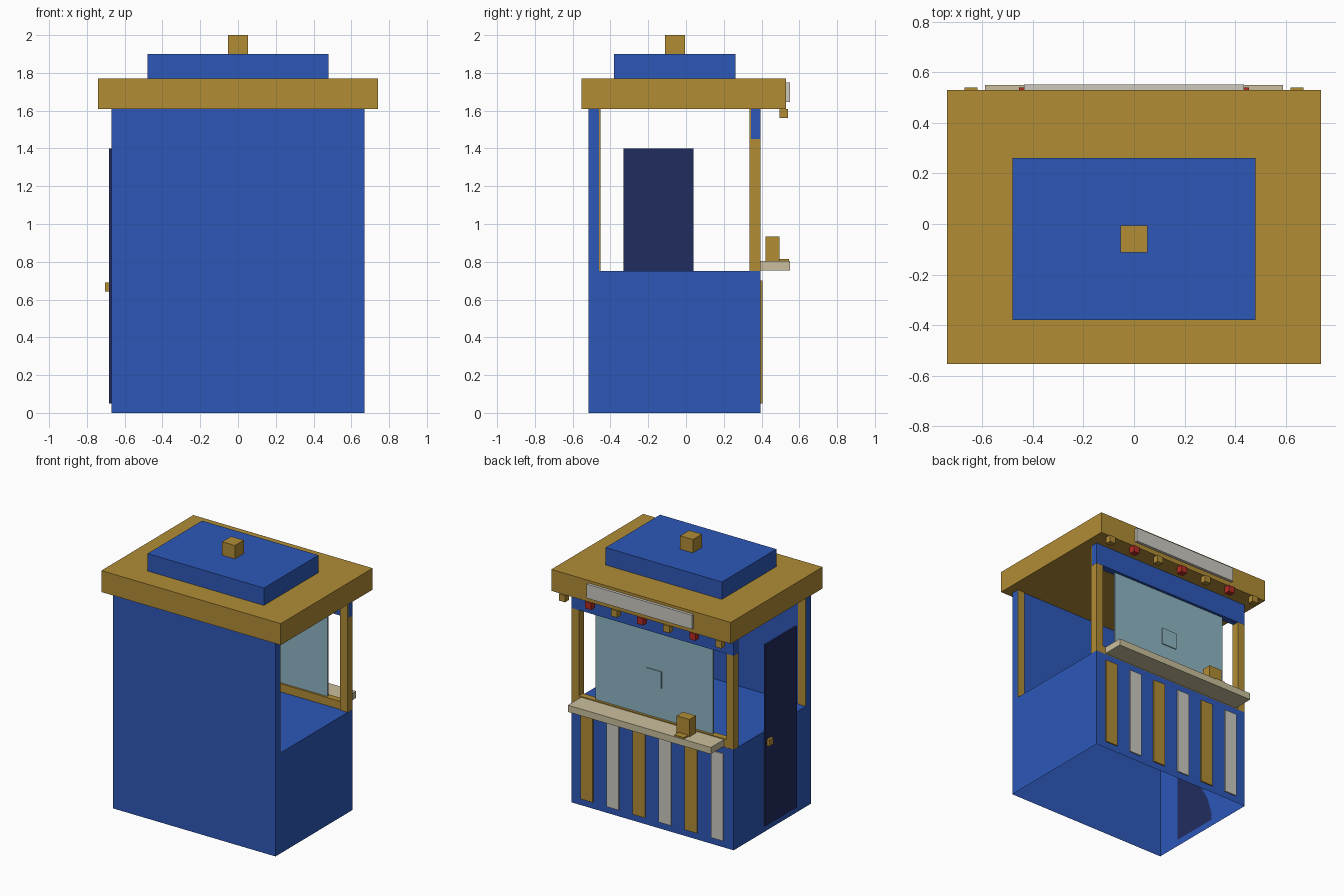
import bpy, bmesh

cube = bpy.data.objects.get("Cube")
if cube:
    bpy.data.objects.remove(cube, do_unlink=True)


def linear(c):
    return c / 12.92 if c <= 0.04045 else ((c + 0.055) / 1.055) ** 2.4


def material(name, code):
    rgb = [linear(int(code[i:i + 2], 16) / 255) for i in (0, 2, 4)] + [1.0]
    m = bpy.data.materials.new(name)
    m.use_nodes = True
    m.diffuse_color = rgb
    m.node_tree.nodes["Principled BSDF"].inputs["Base Color"].default_value = rgb
    return m


BLUE = material("booth blue", "2D58B9")
GOLD = material("gold trim", "B18C35")
NAVY = material("door navy", "212C5E")
BEIGE = material("counter beige", "CABF9D")
WHITE = material("off white", "CDCAC0")
RED = material("bulb red", "B52C24")
GLASS = material("window glass", "8FB6C3")


def box(name, mat, x, y, z, open_bottom=False):
    """Axis-aligned box from (low, high) ranges."""
    bm = bmesh.new()
    bmesh.ops.create_cube(bm, size=1)
    for v in bm.verts:
        v.co = [r[0] + (c + 0.5) * (r[1] - r[0]) for c, r in zip(v.co, (x, y, z))]
    if open_bottom:
        low = [f for f in bm.faces if f.normal.z < -0.5]
        bmesh.ops.delete(bm, geom=low, context='FACES_ONLY')
    mesh = bpy.data.meshes.new(name)
    bm.to_mesh(mesh)
    bm.free()
    mesh.materials.append(mat)
    ob = bpy.data.objects.new(name, mesh)
    bpy.context.collection.objects.link(ob)
    return ob


def around(c, size):
    return (c - size / 2, c + size / 2)


W = 0.67                      # half width of the booth
FRONT, BACK = -0.515, 0.395   # depth range
SILL, EAVE = 0.75, 1.61       # opening heights

# Lower body and solid wall
box("lower_body", BLUE, (-W, W), (FRONT, BACK), (0, SILL), open_bottom=True)
box("solid_wall", BLUE, (-W, W), (FRONT, -0.46), (SILL, EAVE))

# Corner posts, kept just inside the wall and header surfaces
for side, label in ((-1, "right"), (1, "left")):
    x = around(side * (W - 0.031), 0.06)
    box("front_post_" + label, GOLD, x, (FRONT + 0.002, -0.453), (SILL, EAVE))
    box("back_post_" + label, GOLD, x, (0.335, BACK - 0.001), (SILL, EAVE))

# Service window
box("window_header", BLUE, (-W, W), (0.345, BACK), (1.45, EAVE))
box("window_sill", GOLD, (-W + 0.06, W - 0.06), (0.345, BACK - 0.002), (SILL, 0.81))
box("window_glass", GLASS, (-0.485, 0.485), (0.36, 0.375), (0.81, 1.45))
box("speaking_plate", GLASS, around(0, 0.125), (0.355, 0.382), around(1.1, 0.125))

# Counter with ticket dispenser
box("counter", BEIGE, (-0.59, 0.59), (BACK, 0.55), (0.755, 0.805))
box("ticket_dispenser", GOLD, (-0.375, -0.27), (0.42, 0.495), (0.805, 0.935))
box("ticket_tray", GOLD, (-0.365, -0.285), (0.495, 0.545), (0.805, 0.816))

# Painted panels under the counter
for i in range(6):
    box(f"panel_{i + 1}", WHITE if i % 2 else GOLD,
        around(0.5375 - i * 0.215, 0.1), (BACK, 0.404), (0.05, 0.7))

# Side door
box("door", NAVY, (-0.684, -W), (-0.33, 0.04), (0.05, 1.4))
box("door_knob", GOLD, (-0.705, -0.684), around(0, 0.05), (0.643, 0.69))

# Stepped roof
box("roof_slab", GOLD, (-0.74, 0.74), (-0.553, 0.53), (EAVE, 1.77))
box("roof_tier", BLUE, (-0.48, 0.48), (-0.38, 0.262), (1.77, 1.9))
box("roof_cap", GOLD, around(0, 0.105), (-0.112, -0.006), (1.9, 2.0))

# Blank sign board and hanging bulbs
box("sign_board", WHITE, (-0.435, 0.435), (0.53, 0.551), (1.645, 1.75))
for i in range(7):
    box(f"bulb_{i + 1}", RED if i % 2 else GOLD,
        around(0.645 - i * 0.215, 0.05), (0.495, 0.54), (1.56, EAVE))
